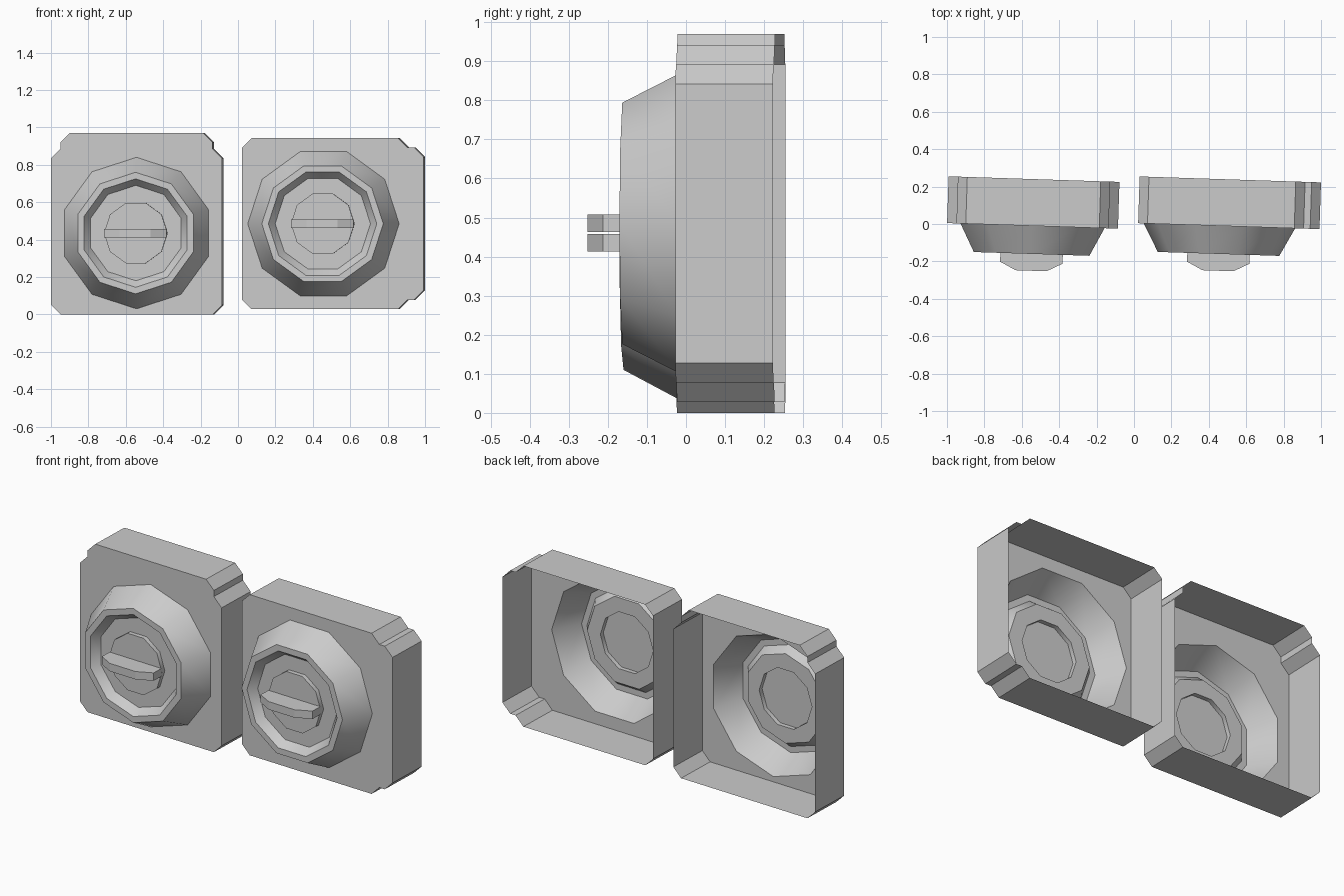
import bpy, bmesh, math
from mathutils import Matrix

if "Cube" in bpy.data.objects:
    bpy.data.objects.remove(bpy.data.objects["Cube"], do_unlink=True)

grey = bpy.data.materials.new("plain_grey")
grey.use_nodes = True
colour = (0.6, 0.6, 0.6, 1)
grey.diffuse_color = colour
grey.node_tree.nodes["Principled BSDF"].inputs["Base Color"].default_value = colour

# Half of the housing outline (x, z), bottom to top, measured from the dial centre
HALF = [(0.407, -0.435), (0.457, -0.385), (0.457, 0.40),
        (0.407, 0.45), (0.407, 0.485), (0.357, 0.535)]
OUTLINE = HALF + [(-x, z) for x, z in reversed(HALF)]

# Depths along local y
BACK, FACE, RIM, FLOOR, DISC = 0.125, -0.125, -0.275, -0.23, -0.255


def decagon(radius, start):
    angles = [start + i * math.tau / 10 for i in range(10)]
    return [(radius * math.cos(a), radius * math.sin(a)) for a in angles]


def loop(bm, points, y):
    return [bm.verts.new((x, y, z)) for x, z in points]


def skin(bm, a, b):
    n = len(a)
    for i in range(n):
        j = (i + 1) % n
        bm.faces.new((a[i], a[j], b[j], b[i]))


def plate_with_hole(bm, outer, inner):
    edges = []
    for ring in (outer, inner):
        for i, v in enumerate(ring):
            w = ring[(i + 1) % len(ring)]
            edges.append(bm.edges.get((v, w)) or bm.edges.new((v, w)))
    bmesh.ops.triangle_fill(bm, edges=edges, use_beauty=True, normal=(0, -1, 0))


def finish(bm, name, matrix):
    bmesh.ops.recalc_face_normals(bm, faces=bm.faces)
    mesh = bpy.data.meshes.new(name)
    bm.to_mesh(mesh)
    bm.free()
    mesh.materials.append(grey)
    obj = bpy.data.objects.new(name, mesh)
    obj.matrix_world = matrix
    bpy.context.collection.objects.link(obj)
    return obj


def build_unit(side, x, z, rolled):
    matrix = Matrix.Translation((x, 0.115, z)) @ Matrix.Rotation(math.radians(-1.87), 4, "Z")
    outline = [(b, -a) for a, b in OUTLINE] if rolled else OUTLINE
    start = 0 if rolled else math.pi / 2

    # Open-backed housing with its raised collar and recessed dial plate
    bm = bmesh.new()
    back, front = loop(bm, outline, BACK), loop(bm, outline, FACE)
    skin(bm, back, front)
    rings = [loop(bm, decagon(r, start), y) for r, y in
             ((0.405, FACE), (0.325, RIM), (0.29, RIM), (0.255, FLOOR))]
    for a, b in zip(rings, rings[1:]):
        skin(bm, a, b)
    plate_with_hole(bm, front, rings[0])

    # Raised disc in the middle of the dial plate
    disc = [loop(bm, decagon(0.17, 0), y) for y in (FLOOR, DISC)]
    skin(bm, *disc)
    bm.faces.new(disc[1])
    plate_with_hole(bm, rings[-1], disc[0])
    housing = finish(bm, side + "_housing", matrix)
    bpy.ops.object.select_all(action="DESELECT")
    housing.select_set(True)
    bpy.context.view_layer.objects.active = housing
    bpy.ops.object.shade_smooth_by_angle(angle=math.radians(40))

    # Chamfered grip bar across the disc
    bm = bmesh.new()
    profile = [(-0.167, DISC), (-0.167, -0.322), (-0.083, -0.365),
               (0.083, -0.365), (0.167, -0.322), (0.167, DISC)]
    low, high = [[bm.verts.new((px, py, h)) for px, py in profile]
                 for h in (-0.0225, 0.0225)]
    skin(bm, low, high)
    bm.faces.new(low)
    bm.faces.new(high)
    finish(bm, side + "_grip_bar", matrix)


build_unit("right", -0.5385, 0.435, False)
build_unit("left", 0.461, 0.485, True)
